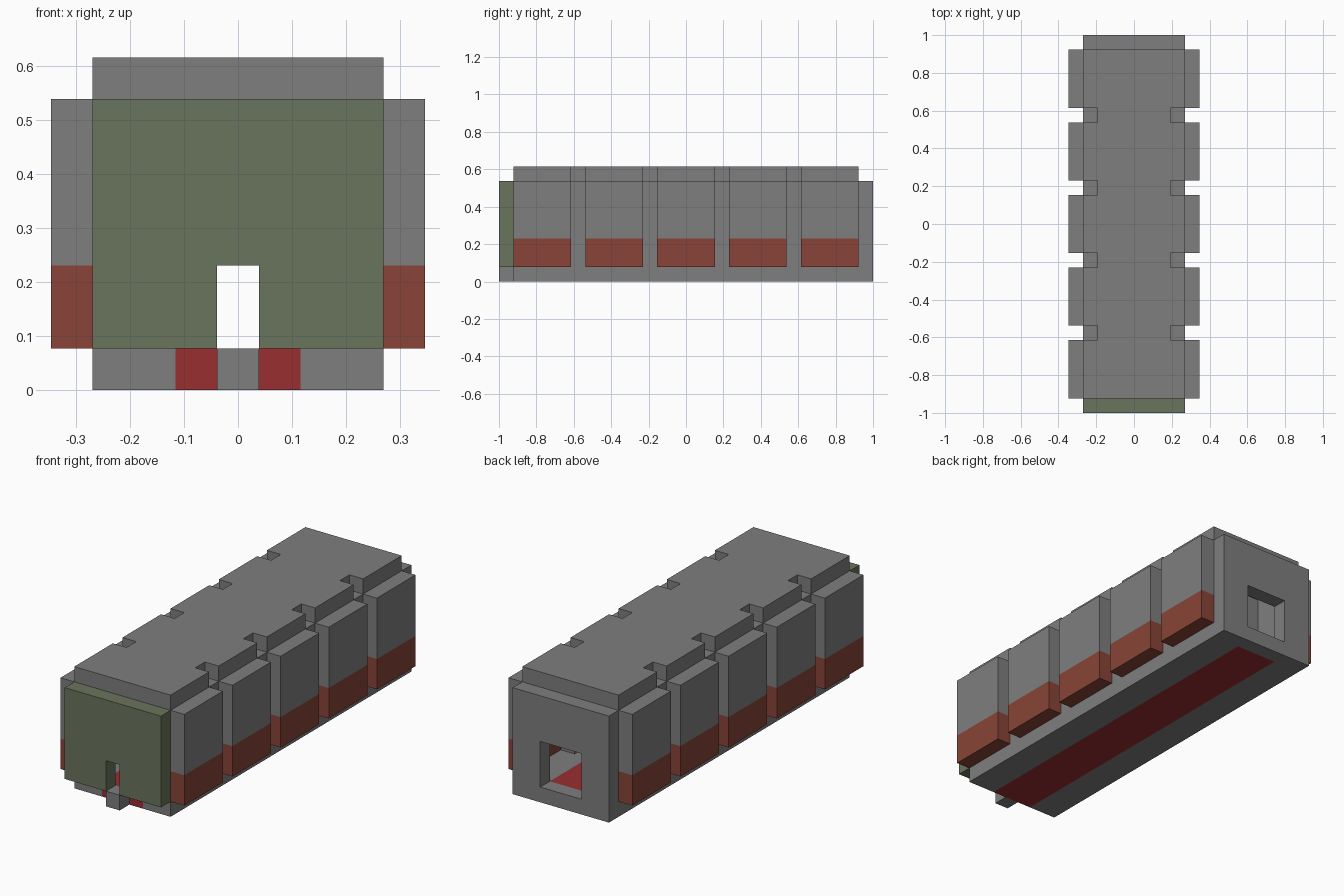
import bpy
import bmesh
from mathutils import Vector

cube = bpy.data.objects.get("Cube")
if cube:
    bpy.data.objects.remove(cube, do_unlink=True)

U = 1 / 13  # one block; all sizes below are in blocks


def linear(c):
    c /= 255
    return c / 12.92 if c <= 0.04045 else ((c + 0.055) / 1.055) ** 2.4


def material(name, *rgb):
    mat = bpy.data.materials.new(name)
    color = [linear(c) for c in rgb] + [1]
    mat.use_nodes = True
    mat.diffuse_color = color
    mat.node_tree.nodes["Principled BSDF"].inputs["Base Color"].default_value = color
    return mat


grey = material("stone grey", 126, 126, 126)
olive = material("olive green", 106, 116, 93)
brick = material("brick brown", 136, 68, 55)
red = material("strip red", 152, 46, 48)


def rect(x0, x1, y0, y1):
    return [(x0, y0), (x1, y0), (x1, y1), (x0, y1)]


def slab(name, loops, axis, low, high, mats, cuts=(), rule=None):
    """Extrude outlines (first outer, then holes) along y or z, cut, and colour by rule."""
    bm = bmesh.new()
    edges = []
    for loop in loops:
        vs = [bm.verts.new((a, low, b) if axis == "y" else (a, b, low)) for a, b in loop]
        edges += [bm.edges.new((v, vs[i - 1])) for i, v in enumerate(vs)]
    bmesh.ops.triangle_fill(bm, edges=edges, use_beauty=True)
    bmesh.ops.dissolve_limit(bm, angle_limit=0.01, verts=bm.verts[:], edges=bm.edges[:])
    new = bmesh.ops.extrude_face_region(bm, geom=bm.faces[:], use_keep_orig=True)["geom"]
    shift = Vector((0, high - low, 0) if axis == "y" else (0, 0, high - low))
    bmesh.ops.translate(bm, verts=[g for g in new if isinstance(g, bmesh.types.BMVert)], vec=shift)
    for point, normal in cuts:
        bmesh.ops.bisect_plane(bm, geom=bm.verts[:] + bm.edges[:] + bm.faces[:],
                               plane_co=point, plane_no=normal)
    bmesh.ops.recalc_face_normals(bm, faces=bm.faces[:])
    if rule:
        for face in bm.faces:
            face.material_index = int(rule(face.calc_center_median()))
    bmesh.ops.scale(bm, vec=(U, U, U), verts=bm.verts[:])
    mesh = bpy.data.meshes.new(name)
    bm.to_mesh(mesh)
    bm.free()
    for mat in mats:
        mesh.materials.append(mat)
    obj = bpy.data.objects.new(name, mesh)
    bpy.context.collection.objects.link(obj)
    return obj


gaps = [-8, -3, 2, 7]  # near edge of each groove between wall panels

# Floor with a red centre strip, and the small tongue at the front
slab("floor", [rect(-3.5, 3.5, -12, 12)], "z", 0, 1, [grey, red],
     cuts=[((x, 0, 0), (1, 0, 0)) for x in (-1.5, 1.5)],
     rule=lambda c: abs(c.x) < 1.4)
slab("front_tongue", [rect(-0.5, 0.5, -13, -12)], "z", 0, 1, [grey])

# Front panel with a slot rising from its lower edge
slab("front_panel", [[(-3.5, 1), (-0.5, 1), (-0.5, 3), (0.5, 3), (0.5, 1),
                      (3.5, 1), (3.5, 7), (-3.5, 7)]], "y", -13, -12, [olive])

# Back panel with a square window
slab("back_panel", [rect(-3.5, 3.5, 0, 7), rect(-1.5, 1.5, 1, 4)], "y", 12, 13, [grey])

# Roof, notched above every groove
right = [(3.5, -12)]
for y in gaps:
    right += [(3.5, y), (2.5, y), (2.5, y + 1), (3.5, y + 1)]
right.append((3.5, 12))
left = [(-x, y) for x, y in reversed(right)]
slab("roof", [right + left], "z", 7, 8, [grey])

# Side walls: outer panels with a brick base, and recessed pillars between them
for side, s in (("left", 1), ("right", -1)):
    outer = sorted((3.5 * s, 4.5 * s))
    inner = sorted((2.5 * s, 3.5 * s))
    for i in range(5):
        y = -12 + 5 * i
        slab(f"{side}_wall_panel_{i + 1}", [rect(*outer, y, y + 4)], "z", 1, 7, [grey, brick],
             cuts=[((0, 0, 3), (0, 0, 1))], rule=lambda c: c.z < 3)
    for i, y in enumerate(gaps):
        slab(f"{side}_pillar_{i + 1}", [rect(*inner, y, y + 1)], "z", 1, 7, [grey])
